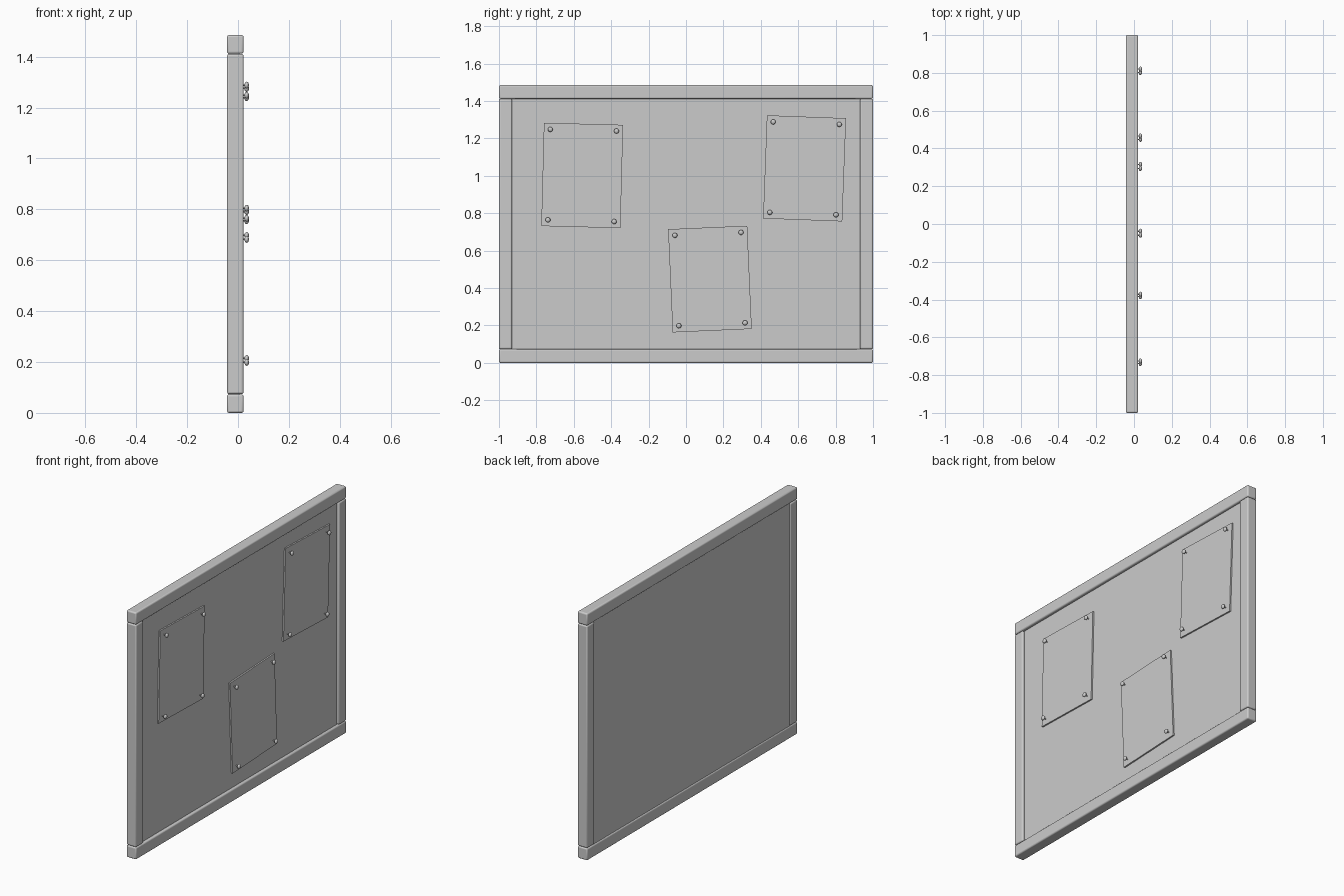
import bpy
from mathutils import Matrix, Vector

if "Cube" in bpy.data.objects:
    bpy.data.objects.remove(bpy.data.objects["Cube"])

X0, X1 = -0.043, 0.022      # frame depth range
H, BAR = 1.485, 0.073       # overall height, frame bar width
PANEL_X, PAPER_X = 0.005, 0.014


def box(name, lo, hi, bevel=0.0):
    lo, hi = Vector(lo), Vector(hi)
    bpy.ops.mesh.primitive_cube_add(size=1, location=(lo + hi) / 2)
    ob = bpy.context.object
    ob.name = name
    ob.scale = hi - lo
    bpy.ops.object.transform_apply(location=False, rotation=False, scale=True)
    if bevel:
        m = ob.modifiers.new("bevel", 'BEVEL')
        m.width = bevel
        m.segments = 3
        bpy.ops.object.shade_smooth_by_angle()
    return ob


# Frame rails and stiles
box("bottom_rail", (X0, -1, 0), (X1, 1, BAR), 0.008)
box("top_rail", (X0, -1, H - BAR), (X1, 1, H), 0.008)
for side, name in ((-1, "left_stile"), (1, "right_stile")):
    ys = sorted((side * 1.0, side * (1 - BAR + 0.003)))
    box(name, (X0, ys[0], BAR + 0.001), (X1, ys[1], H - BAR - 0.001), 0.008)

# Board panel, recessed at the front
box("board_panel", (-0.037, -0.945, 0.06), (PANEL_X, 0.945, H - 0.06))


def pin(name, y, z):
    # Rounded head on a short stem
    bpy.ops.mesh.primitive_uv_sphere_add(segments=16, ring_count=8, radius=1,
                                         location=(0.034, y, z))
    head = bpy.context.object
    head.name = name + "_head"
    head.scale = (0.009, 0.0135, 0.0135)
    bpy.ops.object.shade_smooth()
    bpy.ops.mesh.primitive_cylinder_add(vertices=8, radius=0.003, depth=0.022,
                                        location=(0.021, y, z),
                                        rotation=(0, 1.5707963, 0))
    bpy.context.object.name = name + "_stem"


# Pinned papers: centre y, centre z, tilt
papers = [(-0.555, 1.002, -0.026), (0.634, 1.040, -0.037), (0.128, 0.448, 0.044)]
W, L = 0.423, 0.552
for i, (y, z, tilt) in enumerate(papers, 1):
    ob = box(f"paper_{i}", (PANEL_X - 0.001, y - W / 2, z - L / 2),
             (PAPER_X, y + W / 2, z + L / 2))
    ob.rotation_euler.x = tilt
    rot = Matrix.Rotation(tilt, 3, 'X')
    n = 0
    for sy in (-1, 1):
        for sz in (-1, 1):
            n += 1
            p = rot @ Vector((0, sy * 0.177, sz * 0.242))
            pin(f"pin_{i}_{n}", y + p.y, z + p.z)
